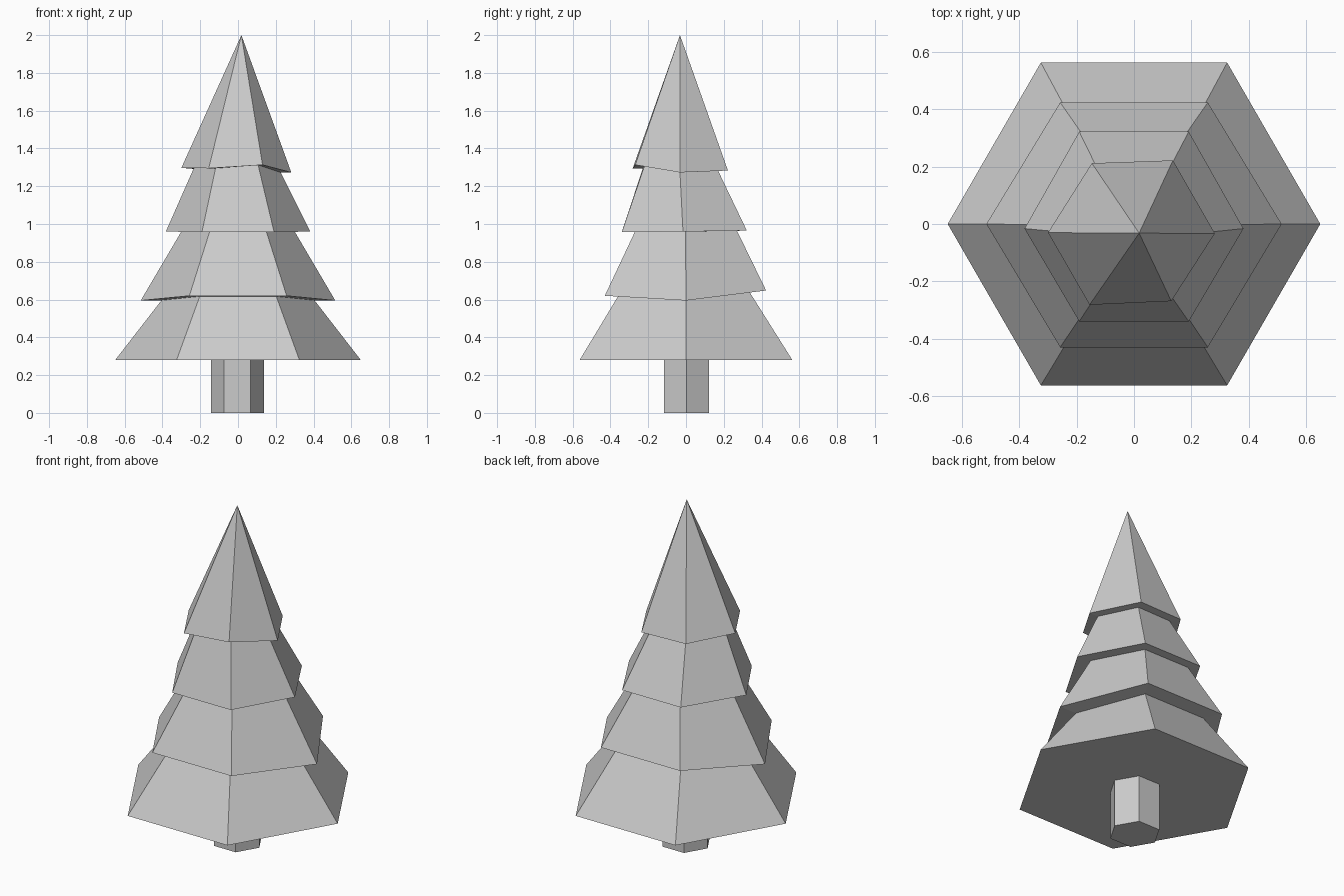
import bpy, bmesh

if "Cube" in bpy.data.objects:
    bpy.data.objects.remove(bpy.data.objects["Cube"])


def hexagon(r, cy, front, back, z_side, z_front, z_back):
    """Hexagon ring, counter-clockwise from +x, with slight tilt/bend allowed."""
    h = r / 2
    return [(r, cy, z_side), (h, back, z_back), (-h, back, z_back),
            (-r, cy, z_side), (-h, front, z_front), (h, front, z_front)]


def loft(name, rings, apex=None):
    """Skin stacked six-sided rings, cap the bottom, close the top."""
    bm = bmesh.new()
    loops = [[bm.verts.new(p) for p in ring] for ring in rings]
    for a, b in zip(loops, loops[1:]):
        for i in range(6):
            j = (i + 1) % 6
            bm.faces.new((a[i], a[j], b[j], b[i]))
    bm.faces.new(loops[0][::-1])
    top = loops[-1]
    if apex:
        tip = bm.verts.new(apex)
        for i in range(6):
            bm.faces.new((top[i], top[(i + 1) % 6], tip))
    else:
        bm.faces.new(top)
    bmesh.ops.recalc_face_normals(bm, faces=bm.faces)
    mesh = bpy.data.meshes.new(name)
    bm.to_mesh(mesh)
    bm.free()
    obj = bpy.data.objects.new(name, mesh)
    bpy.context.collection.objects.link(obj)
    return obj


# Lowest edge of the top tier is slightly irregular
top_edge = [(0.282, -0.033, 1.273), (0.136, 0.222, 1.283), (-0.147, 0.212, 1.285),
            (-0.30, -0.03, 1.297), (-0.155, -0.282, 1.295), (0.13, -0.269, 1.313)]
# Narrow neck just under it, following the same tilt
top_neck = [(0.017 + (x - 0.017) * 0.79, -0.028 + (y + 0.028) * 0.79, z)
            for x, y, z in top_edge]

# Foliage: each tier flares out, tapers to a neck, then steps out again
loft("foliage", [
    hexagon(0.65, 0.0, -0.563, 0.563, 0.28, 0.28, 0.28),
    hexagon(0.405, 0.0, -0.36, 0.335, 0.596, 0.617, 0.642),
    hexagon(0.515, 0.0, -0.43, 0.424, 0.595, 0.62, 0.648),
    hexagon(0.30, -0.003, -0.27, 0.27, 0.96, 0.96, 0.964),
    hexagon(0.382, -0.016, -0.34, 0.322, 0.96, 0.957, 0.965),
    top_neck,
    top_edge,
], apex=(0.018, -0.032, 2.0))

# Trunk
loft("trunk", [[(x - 0.003, y, z) for x, y, z in
                hexagon(0.14, 0.003, -0.117, 0.123, z0, z0, z0)]
               for z0 in (0.0, 0.28)])
